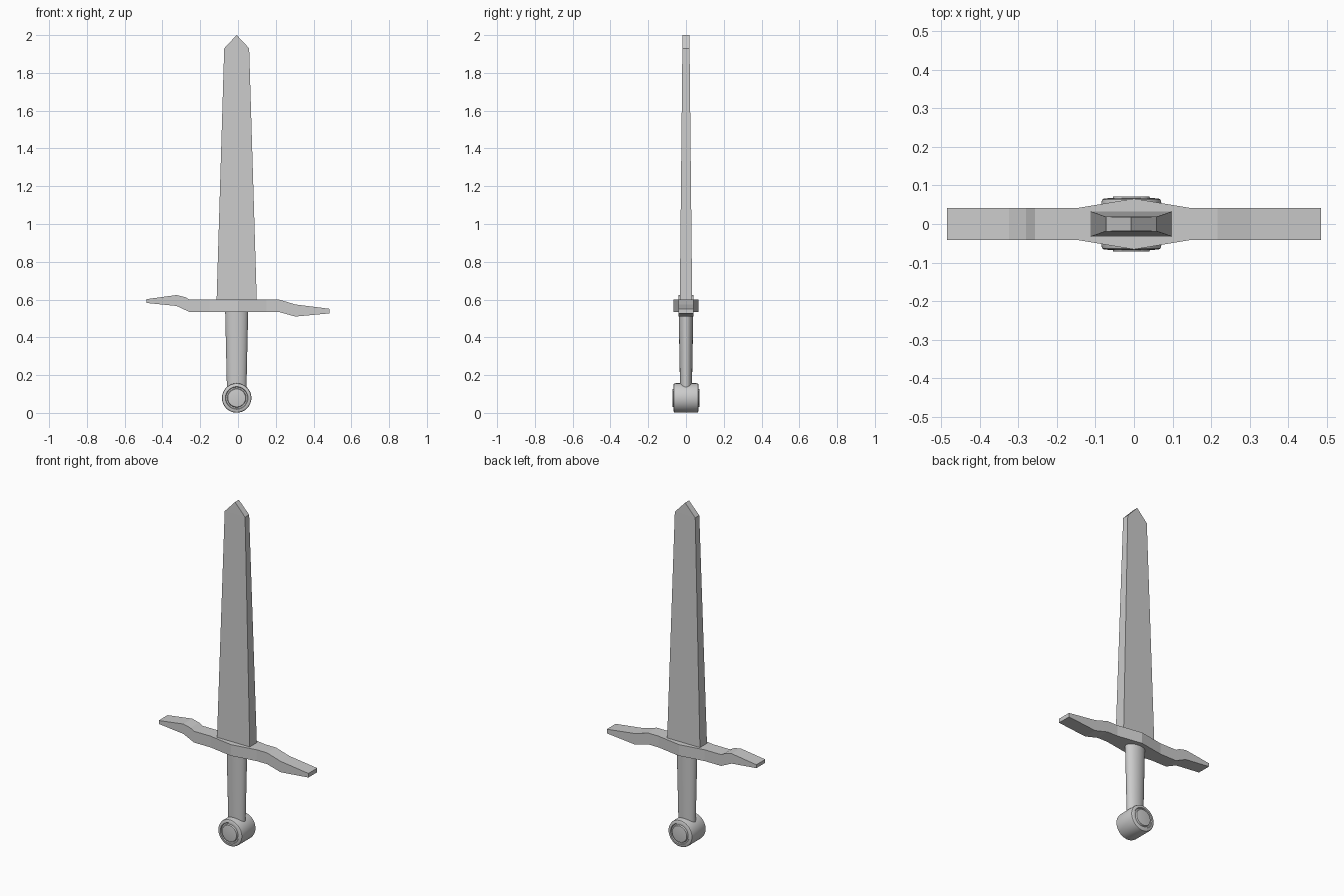
import bpy, bmesh, math

if "Cube" in bpy.data.objects:
    bpy.data.objects.remove(bpy.data.objects["Cube"])

CX = -0.007  # shared centre line of blade, grip and pommel


def finish(name, bm, smooth=None):
    bmesh.ops.remove_doubles(bm, verts=bm.verts, dist=1e-5)
    bmesh.ops.recalc_face_normals(bm, faces=bm.faces)
    mesh = bpy.data.meshes.new(name)
    bm.to_mesh(mesh)
    bm.free()
    obj = bpy.data.objects.new(name, mesh)
    bpy.context.collection.objects.link(obj)
    if smooth:
        bpy.ops.object.select_all(action='DESELECT')
        obj.select_set(True)
        bpy.context.view_layer.objects.active = obj
        bpy.ops.object.shade_smooth_by_angle(angle=math.radians(smooth))
    return obj


def loft(name, rings, smooth=None):
    """Skin a list of closed rings and cap both ends."""
    bm = bmesh.new()
    loops = [[bm.verts.new(p) for p in ring] for ring in rings]
    n = len(loops[0])
    for a, b in zip(loops, loops[1:]):
        for i in range(n):
            j = (i + 1) % n
            bm.faces.new((a[i], a[j], b[j], b[i]))
    bm.faces.new(loops[0])
    bm.faces.new(loops[-1])
    return finish(name, bm, smooth)


# Blade: tapering flat bar with a chisel-like point
def blade_ring(z, hx, hy):
    return [(CX + sx * hx, sy * hy, z) for sx, sy in ((-1, -1), (1, -1), (1, 1), (-1, 1))]


blade = loft("blade", [blade_ring(0.57, 0.107, 0.033),
                       blade_ring(1.93, 0.066, 0.019),
                       blade_ring(2.0, 0.0005, 0.018)])

# Crossguard: stations along x of (x, bottom z, top z, half depth)
stations = [(-0.485, 0.582, 0.602, 0.041), (-0.325, 0.566, 0.624, 0.041),
            (-0.28, 0.545, 0.613, 0.041), (-0.257, 0.534, 0.60, 0.041),
            (-0.15, 0.534, 0.60, 0.041), (0, 0.534, 0.60, 0.066),
            (0.15, 0.534, 0.60, 0.041), (0.217, 0.534, 0.60, 0.041),
            (0.304, 0.51, 0.574, 0.041), (0.485, 0.527, 0.551, 0.041)]
guard = loft("crossguard", [[(x, -d, b), (x, d, b), (x, d, t), (x, -d, t)]
                            for x, b, t, d in stations])


# Grip: oval shaft, slightly narrower toward the pommel
def oval(z, rx, ry, n=32):
    return [(CX + rx * math.cos(2 * math.pi * i / n),
             ry * math.sin(2 * math.pi * i / n), z) for i in range(n)]


grip = loft("grip", [oval(0.10, 0.051, 0.031), oval(0.545, 0.061, 0.039)], 40)

# Pommel: drum turned about y, with a recessed ring and raised centre disc
half = [(0.078, 0.055), (0.076, 0.063), (0.071, 0.066), (0.060, 0.067),
        (0.057, 0.062), (0.050, 0.062), (0.047, 0.071), (0.042, 0.072)]
profile = [(r, -y) for r, y in reversed(half)] + half
n = 48
pommel = loft("pommel", [[(CX + r * math.cos(2 * math.pi * i / n), y,
                           0.079 + r * math.sin(2 * math.pi * i / n)) for i in range(n)]
                         for r, y in profile], 35)
